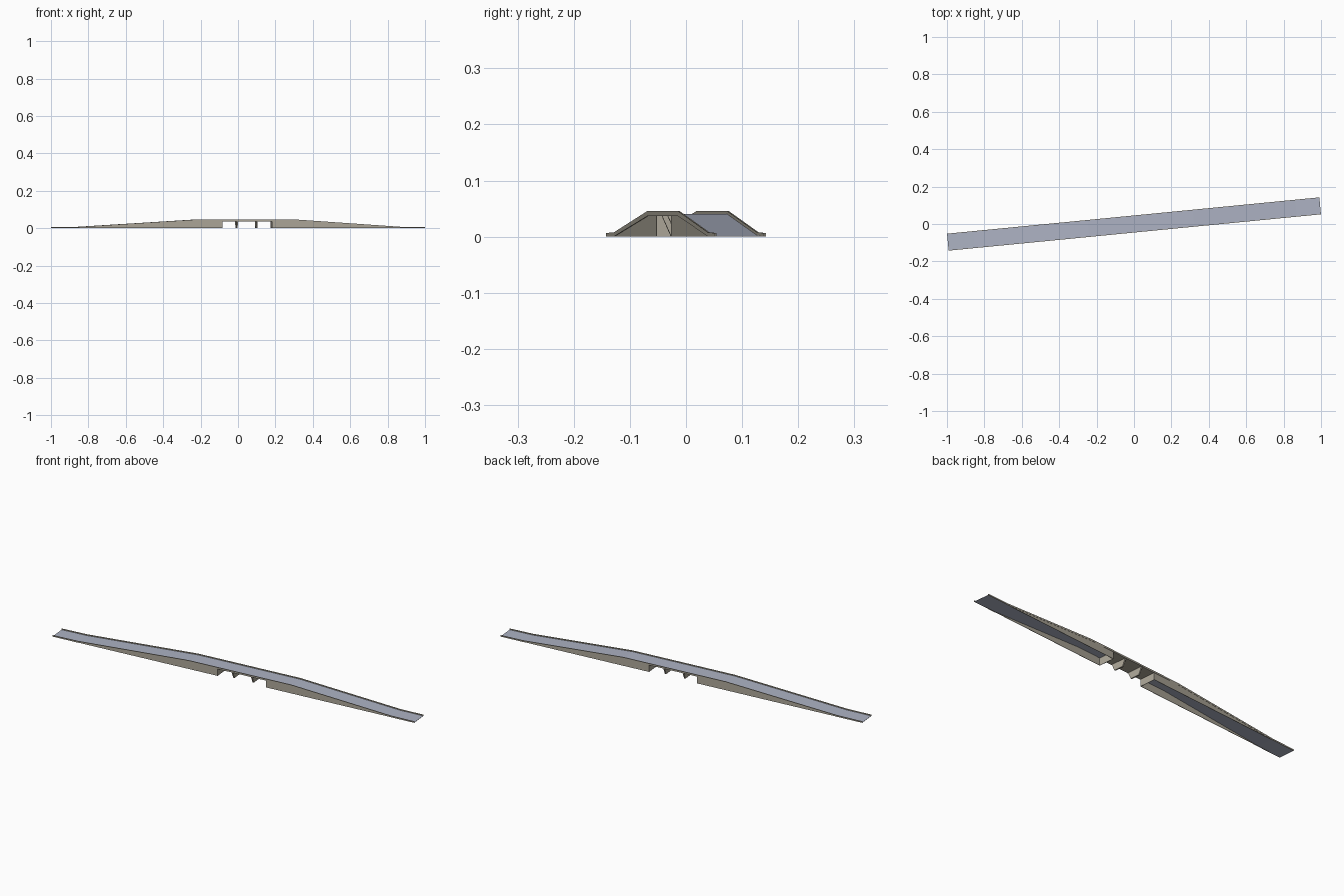
import bpy, bmesh, math
from mathutils import Matrix

if "Cube" in bpy.data.objects:
    bpy.data.objects.remove(bpy.data.objects["Cube"])

ROT = Matrix.Rotation(math.radians(5.57), 4, 'Z')
W = 0.0455                     # half width of the bridge
EDGE = 0.003                   # parapet thickness
GAP0, GAP1 = -0.087, 0.179     # underpass opening
PROFILE = [(-1, .001), (-.86, .002), (-.245, .040),
           (.32, .040), (.87, .002), (1, .001)]


def material(name, rgb):
    m = bpy.data.materials.new(name)
    m.diffuse_color = (*rgb, 1)
    m.use_nodes = True
    m.node_tree.nodes["Principled BSDF"].inputs["Base Color"].default_value = m.diffuse_color
    return m


ROAD = material("road_blue_grey", (0.42, 0.45, 0.55))
STONE = material("concrete_beige", (0.42, 0.39, 0.32))


def height(s):
    for (a, za), (b, zb) in zip(PROFILE, PROFILE[1:]):
        if s <= b:
            return za + (zb - za) * (s - a) / (b - a)
    return PROFILE[-1][1]


def build(name, bm, mat):
    bmesh.ops.recalc_face_normals(bm, faces=bm.faces)
    bm.transform(ROT)
    me = bpy.data.meshes.new(name)
    bm.to_mesh(me)
    bm.free()
    me.materials.append(mat)
    ob = bpy.data.objects.new(name, me)
    bpy.context.collection.objects.link(ob)


def strip(name, s0, s1, y0, y1, top, bottom, mat):
    """Bar following the ramp profile; top and bottom are functions of road height."""
    stations = [s0] + [s for s, _ in PROFILE if s0 < s < s1] + [s1]
    bm = bmesh.new()
    rings = []
    for s in stations:
        h = height(s)
        t, b = top(h), bottom(h)
        rings.append([bm.verts.new((s, y, z)) for y, z in
                      ((y0, b), (y1, b), (y1, t), (y0, t))])
    for r, q in zip(rings, rings[1:]):
        for i in range(4):
            j = (i + 1) % 4
            bm.faces.new((r[i], r[j], q[j], q[i]))
    bm.faces.new(rings[0])
    bm.faces.new(rings[-1])
    build(name, bm, mat)


def cross_plate(name, s, thick, top_half, low_half, top):
    """Upright plate across the bridge, optionally narrower at its foot."""
    bm = bmesh.new()
    a, b = [[bm.verts.new((s + d, y, z)) for y, z in
             ((-low_half, 0), (low_half, 0), (top_half, top), (-top_half, top))]
            for d in (-thick / 2, thick / 2)]
    for i in range(4):
        j = (i + 1) % 4
        bm.faces.new((a[i], a[j], b[j], b[i]))
    bm.faces.new(a)
    bm.faces.new(b)
    build(name, bm, mat=STONE)


# road sheet
strip("road", -1, 1, -W + EDGE, W - EDGE,
      lambda h: h, lambda h: h - 0.001, ROAD)

# beige soffit under the span
strip("span_soffit", GAP0, GAP1, -W + EDGE, W - EDGE,
      lambda h: h - 0.001, lambda h: h - 0.0035, STONE)

# parapets and hollow ramp side walls
for side, sign in (("front", -1), ("back", 1)):
    y0, y1 = sorted((sign * W, sign * (W - EDGE)))
    strip(side + "_parapet", -1, 1, y0, y1,
          lambda h: h + 0.0055, lambda h: max(0, h - 0.0035), STONE)
    y0, y1 = sorted((sign * (W - 0.001), sign * (W - EDGE)))
    for end, s0, s1 in (("left", -.86, GAP0), ("right", GAP1, .87)):
        strip(f"{side}_{end}_ramp_wall", s0, s1, y0, y1,
              lambda h: h - 0.001, lambda h: 0, STONE)

# abutment walls closing the ramps
for end, s in (("left", GAP0 - 0.001), ("right", GAP1 + 0.001)):
    cross_plate(end + "_abutment", s, 0.002, W - 0.001, W - 0.001, 0.039)

# tapered piers
for end, s in (("left", -0.008), ("right", 0.0985)):
    cross_plate(end + "_pier", s, 0.007, W - 0.003, 0.026, 0.037)
